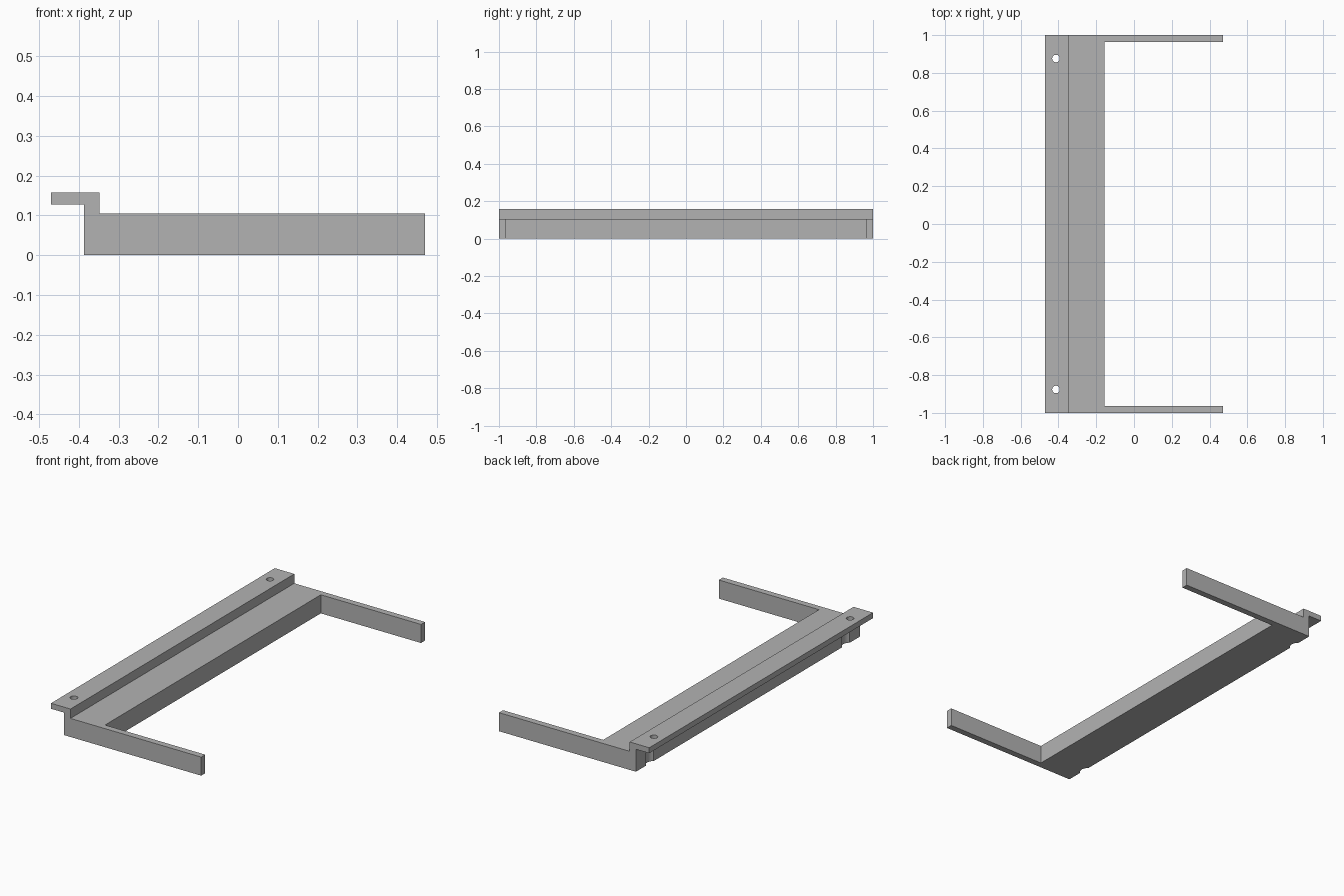
import bpy
import bmesh
from math import radians

cube = bpy.data.objects.get("Cube")
if cube:
    bpy.data.objects.remove(cube, do_unlink=True)

grey = bpy.data.materials.new("plain grey")
grey.use_nodes = True
colour = (0.45, 0.45, 0.45, 1)
grey.diffuse_color = colour
grey.node_tree.nodes["Principled BSDF"].inputs["Base Color"].default_value = colour

HOLE_X, HOLE_Y = -0.413, 0.876
FLANGE_BOTTOM, FLANGE_TOP = 0.127, 0.158


def add_object(name, bm):
    bmesh.ops.recalc_face_normals(bm, faces=bm.faces)
    mesh = bpy.data.meshes.new(name)
    bm.to_mesh(mesh)
    bm.free()
    mesh.materials.append(grey)
    obj = bpy.data.objects.new(name, mesh)
    bpy.context.collection.objects.link(obj)
    return obj


def extrude_profile(name, points, y0, y1):
    """Extrude an x-z outline along y."""
    bm = bmesh.new()
    face = bm.faces.new([bm.verts.new((x, y0, z)) for x, z in points])
    grown = bmesh.ops.extrude_face_region(bm, geom=[face])["geom"]
    verts = [v for v in grown if isinstance(v, bmesh.types.BMVert)]
    bmesh.ops.translate(bm, verts=verts, vec=(0, y1 - y0, 0))
    return add_object(name, bm)


def upright_cylinder(name, radius, y, z0, z1):
    bm = bmesh.new()
    bmesh.ops.create_cone(bm, cap_ends=True, segments=32, radius1=radius,
                          radius2=radius, depth=z1 - z0)
    bmesh.ops.translate(bm, verts=bm.verts, vec=(HOLE_X, y, (z0 + z1) / 2))
    return add_object(name, bm)


def cut(target, cutter):
    """Subtract the cutter, keep the result and discard the cutter."""
    mod = target.modifiers.new("cut", "BOOLEAN")
    mod.operation = "DIFFERENCE"
    mod.solver = "EXACT"
    mod.object = cutter
    cutter.hide_render = True
    bpy.context.view_layer.objects.active = target
    bpy.ops.object.modifier_apply(modifier=mod.name)
    bpy.data.objects.remove(cutter, do_unlink=True)


# Stepped section: body, riser and overhanging flange
bracket = extrude_profile("bracket_frame", [
    (-0.387, 0), (0.47, 0), (0.47, 0.105), (-0.348, 0.105),
    (-0.348, FLANGE_TOP), (-0.47, FLANGE_TOP),
    (-0.47, FLANGE_BOTTOM), (-0.387, FLANGE_BOTTOM)], -1, 1)

# Open space that leaves the crossbar and two end arms
cut(bracket, extrude_profile("arm_gap", [
    (-0.157, -0.1), (0.6, -0.1), (0.6, 0.3), (-0.157, 0.3)], -0.964, 0.964))

# Screw holes in the flange, with rounded clearance grooves below them
for y in (-HOLE_Y, HOLE_Y):
    cut(bracket, upright_cylinder("clearance_groove", 0.043, y, -0.1, FLANGE_BOTTOM))
    cut(bracket, upright_cylinder("screw_hole", 0.02, y, 0.1, 0.2))

bpy.ops.object.select_all(action="DESELECT")
bracket.select_set(True)
bpy.context.view_layer.objects.active = bracket
bpy.ops.object.shade_smooth_by_angle(angle=radians(30))
